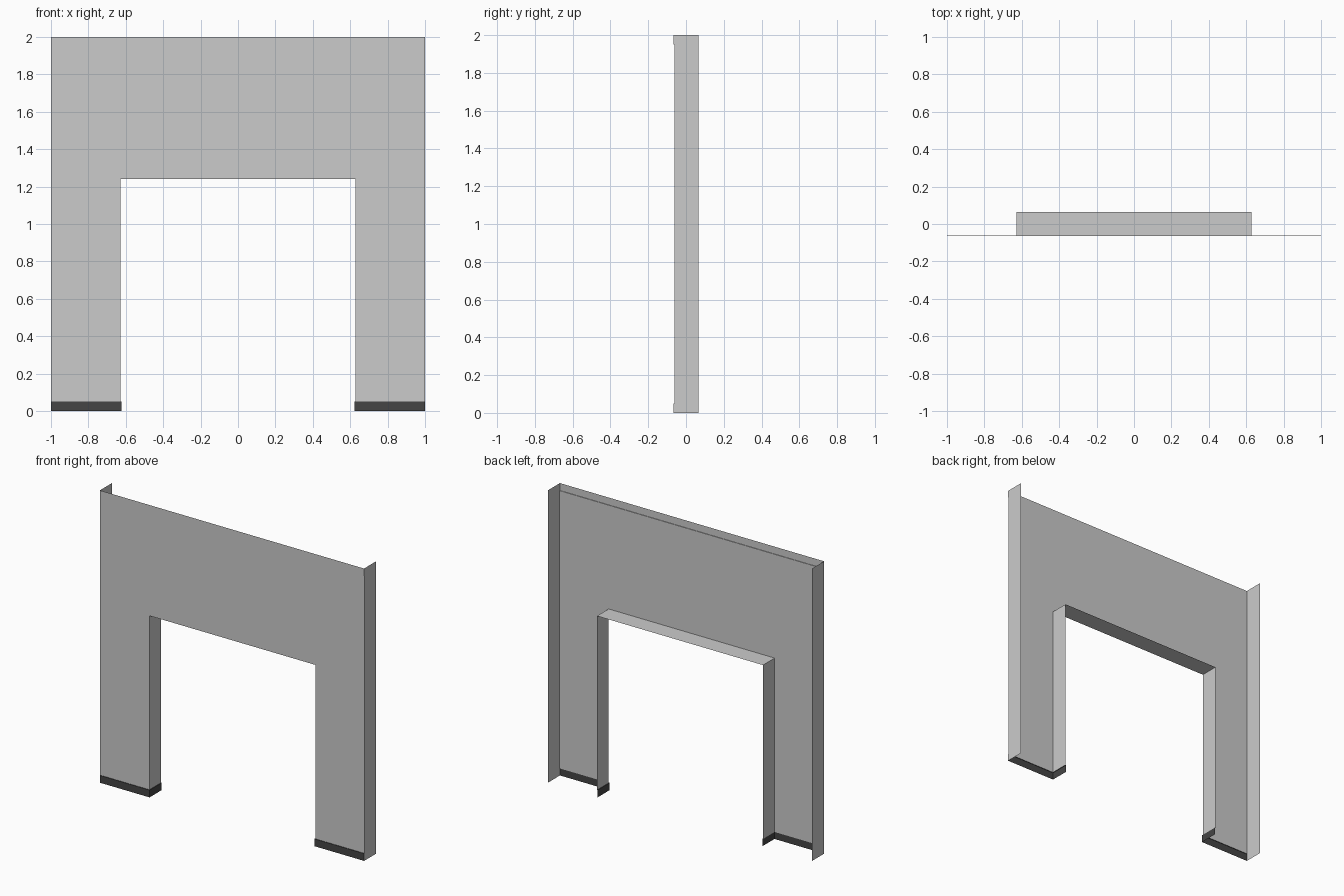
import bpy

if "Cube" in bpy.data.objects:
    bpy.data.objects.remove(bpy.data.objects["Cube"])

FRONT, TRIM, BACK = -0.061, -0.065, 0.065   # wall face, trim face, rear edge (y)
JAMB, BASE_JAMB = 0.628, 0.624              # doorway half widths
LINTEL, BASE, CROWN, TOP = 1.24, 0.05, 1.95, 2.0


def material(name, value):
    m = bpy.data.materials.new(name)
    m.diffuse_color = (value, value, value, 1)
    m.use_nodes = True
    m.node_tree.nodes["Principled BSDF"].inputs["Base Color"].default_value = m.diffuse_color
    return m


def half_sheet(name, verts, faces, mat=None):
    """Flat sheet for the left half, mirrored to the right."""
    me = bpy.data.meshes.new(name)
    me.from_pydata(verts, [], faces)
    if mat:
        me.materials.append(mat)
    ob = bpy.data.objects.new(name, me)
    bpy.context.collection.objects.link(ob)
    mod = ob.modifiers.new("mirror", 'MIRROR')
    mod.use_clip = True
    return ob


def ribbon(name, rows, mat=None):
    """Quads joining successive rows of points."""
    n = len(rows[0])
    faces = [(r * n + i, r * n + i + 1, (r + 1) * n + i + 1, (r + 1) * n + i)
             for r in range(len(rows) - 1) for i in range(n - 1)]
    return half_sheet(name, [p for row in rows for p in row], faces, mat)


# Front wall around the doorway
outline = [(-1, BASE), (-JAMB, BASE), (-JAMB, LINTEL), (0, LINTEL), (0, CROWN), (-1, CROWN)]
half_sheet("front_wall", [(x, FRONT, z) for x, z in outline], [range(6)])

# Doorway lining: jambs and lintel
path = [(-JAMB, BASE), (-JAMB, LINTEL), (0, LINTEL)]
ribbon("doorway_lining", [[(x, y, z) for x, z in path] for y in (BACK, FRONT)])

# End panels, stepped out at the trims
side = [(BACK, 0), (TRIM, 0), (TRIM, BASE), (FRONT, BASE),
        (FRONT, CROWN), (TRIM, CROWN), (TRIM, TOP), (BACK, TOP)]
half_sheet("end_panel", [(-1, y, z) for y, z in side], [range(8)])

# Top trim with its small ledge
ribbon("top_trim", [[(-1, y, z), (0, y, z)]
                    for y, z in ((FRONT, CROWN), (TRIM, CROWN), (TRIM, TOP))],
       material("trim_grey", 0.55))

# Baseboard wrapping each leg into the doorway
outer = [(-1, TRIM), (-BASE_JAMB, TRIM), (-BASE_JAMB, BACK)]
inner = [(-1, FRONT), (-JAMB, FRONT), (-JAMB, BACK)]
ribbon("baseboard", [[(x, y, z) for x, y in p]
                     for p, z in ((outer, 0), (outer, BASE), (inner, BASE))],
       material("base_dark", 0.06))
